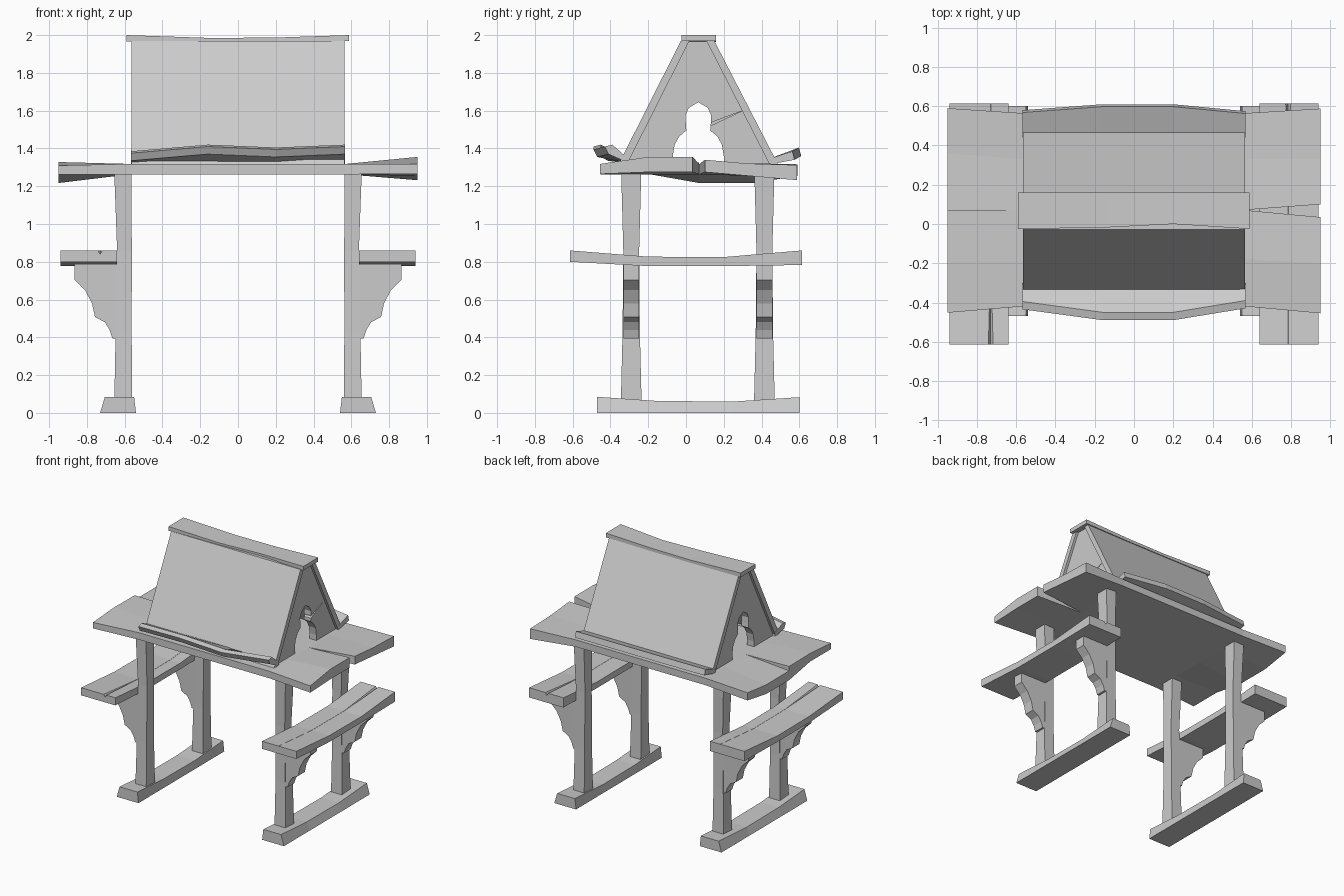
import bpy, bmesh


def loft(name, rings):
    """Skin equal-length point rings into a closed solid."""
    bm = bmesh.new()
    vs = [[bm.verts.new(p) for p in r] for r in rings]
    n = len(vs[0])
    for a, b in zip(vs, vs[1:]):
        for i in range(n):
            j = (i + 1) % n
            bm.faces.new((a[i], a[j], b[j], b[i]))
    bm.faces.new(vs[0])
    bm.faces.new(vs[-1])
    bmesh.ops.recalc_face_normals(bm, faces=bm.faces)
    me = bpy.data.meshes.new(name)
    bm.to_mesh(me)
    bm.free()
    ob = bpy.data.objects.new(name, me)
    bpy.context.collection.objects.link(ob)
    return ob


def ring_x(x, yz):
    return [(x, y, z) for y, z in yz]


def ring_y(y, xz, s=1):
    return [(s * x, y, z) for x, z in xz]


POST_Y = (-0.29, 0.415)

for s, side in ((-1, "left"), (1, "right")):
    # foot rail, sagging in the middle
    loft(side + "_foot", [
        ring_y(y, [(0.54, 0), (0.73, 0), (0.705, t), (0.55, t)], s)
        for y, t in ((-0.47, 0.085), (-0.15, 0.063), (0.25, 0.06), (0.60, 0.083))])

    # bowed bench with a split running in from one end
    rings = []
    c = 0.73 if s < 0 else 0.785
    for y, b, t in ((-0.615, 0.80, 0.86), (-0.2, 0.777, 0.827),
                    (0.2, 0.777, 0.825), (0.615, 0.783, 0.86)):
        open_end = y * s > 0.5
        w, d = (0.012, 0.02) if open_end else (0.001, 0.001)
        rings.append(ring_y(y, [(0.64, b), (0.94, b), (0.94, t), (c + w, t),
                                (c, t - d), (c - w, t), (0.64, t)], s))
    loft(side + "_bench", rings)

    for i, py in enumerate(POST_Y):
        # post, waisted at bench height
        rings = []
        for z, x0, x1, h in ((0.05, 0.56, 0.655, 0.055), (0.42, 0.563, 0.648, 0.046),
                             (0.86, 0.562, 0.64, 0.042), (1.27, 0.565, 0.655, 0.053)):
            rings.append([(s * x0, py - h, z), (s * x1, py - h, z),
                          (s * x1, py + h, z), (s * x0, py + h, z)])
        loft(f"{side}_post_{i}", rings)
        # scalloped bracket under the bench
        prof = [(0.60, 0.79), (0.865, 0.79), (0.865, 0.704), (0.81, 0.65), (0.773, 0.58),
                (0.757, 0.508), (0.705, 0.48), (0.68, 0.44), (0.665, 0.395), (0.60, 0.395)]
        loft(f"{side}_bracket_{i}", [ring_y(py - 0.042, prof, s), ring_y(py + 0.042, prof, s)])

# table top: flat middle and warped, split ends
T, B = 1.318, 1.263


def board(name, x0, x1, inner, outer):
    """Strip of (y, bottom, top) stations, from inner x to outer x."""
    def prof(st):
        return [(y, b) for y, b, t in st] + [(y, t) for y, b, t in reversed(st)]
    loft(name, [ring_x(x0, prof(inner)), ring_x(x1, prof(outer))])


board("table_middle", -0.57, 0.57, [(-0.42, B, T), (0.565, B, T)], [(-0.42, B, T), (0.565, B, T)])
board("table_left_front", -0.57, -0.95,
      [(-0.42, B, T), (-0.19, B, T), (0.07, B, T)],
      [(-0.452, B, 1.31), (-0.19, B, 1.328), (0.07, 1.217, 1.325)])
board("table_left_back", -0.57, -0.95,
      [(0.07, B, T), (0.33, B, T), (0.565, B, T)],
      [(0.07, 1.217, 1.29), (0.36, 1.217, 1.29), (0.59, 1.255, 1.315)])
board("table_right_front", 0.57, 0.95,
      [(-0.42, B, T), (-0.18, B, T), (0.07, B, T)],
      [(-0.455, 1.265, T), (-0.2, 1.275, 1.355), (0.035, 1.275, 1.355)])
board("table_right_back", 0.57, 0.95,
      [(0.072, B, T), (0.33, B, T), (0.565, B, T)],
      [(0.10, 1.275, 1.34), (0.33, 1.255, 1.32), (0.588, 1.232, 1.312)])

# roof slopes
for name, prof in (("roof_front", [(-0.027, 1.97), (0.018, 1.97), (-0.315, 1.31), (-0.36, 1.31)]),
                   ("roof_back", [(0.15, 1.97), (0.108, 1.97), (0.445, 1.31), (0.49, 1.31)])):
    loft(name, [ring_x(-0.565, prof), ring_x(0.565, prof)])

# ridge cap
loft("ridge_cap", [
    [(x, f, b), (x, 0.16, b), (x, 0.16, t), (x, f, t)]
    for x, f, b, t in ((-0.59, -0.025, 1.967, 2.0), (-0.15, -0.018, 1.963, 1.985),
                       (0.2, 0.0, 1.963, 1.987), (0.588, -0.025, 1.968, 2.0))])

# upturned eave boards: (x, outer y, outer top z)
loft("front_eave", [
    [(x, -0.30, 1.32), (x, y + 0.02, z - 0.05), (x, y, z - 0.01), (x, y + 0.04, z), (x, -0.31, 1.35)]
    for x, y, z in ((-0.567, -0.435, 1.385), (-0.16, -0.49, 1.42), (0.2, -0.49, 1.405), (0.567, -0.43, 1.42))])
loft("back_eave", [
    [(x, 0.44, 1.315), (x, y, z - 0.045), (x, y - 0.012, z), (x, 0.44, 1.345)]
    for x, y, z in ((-0.567, 0.58, 1.39), (-0.16, 0.61, 1.405), (0.2, 0.61, 1.405), (0.567, 0.575, 1.385))])

# gable panels with trefoil opening; the right one is cracked
half = [(0.135, 1.31), (0.135, 1.36), (0.125, 1.42), (0.10, 1.465), (0.063, 1.495),
        (0.066, 1.53), (0.068, 1.575), (0.05, 1.615)]
C = 0.065
for name, x0, x1 in (("left_gable", -0.545, -0.485), ("right_gable", 0.485, 0.545)):
    right = [(C + y, z) for y, z in half]
    left = [(C - y, z) for y, z in reversed(half)]
    if x1 > 0:
        right[5:6] = [(0.13, 1.52), (0.30, 1.60), (0.132, 1.537)]
    prof = ([(-0.325, 1.31), (0.0, 1.967), (0.13, 1.967), (0.455, 1.31)]
            + right + [(C, 1.645)] + left)
    loft(name, [ring_x(x0, prof), ring_x(x1, prof)])
